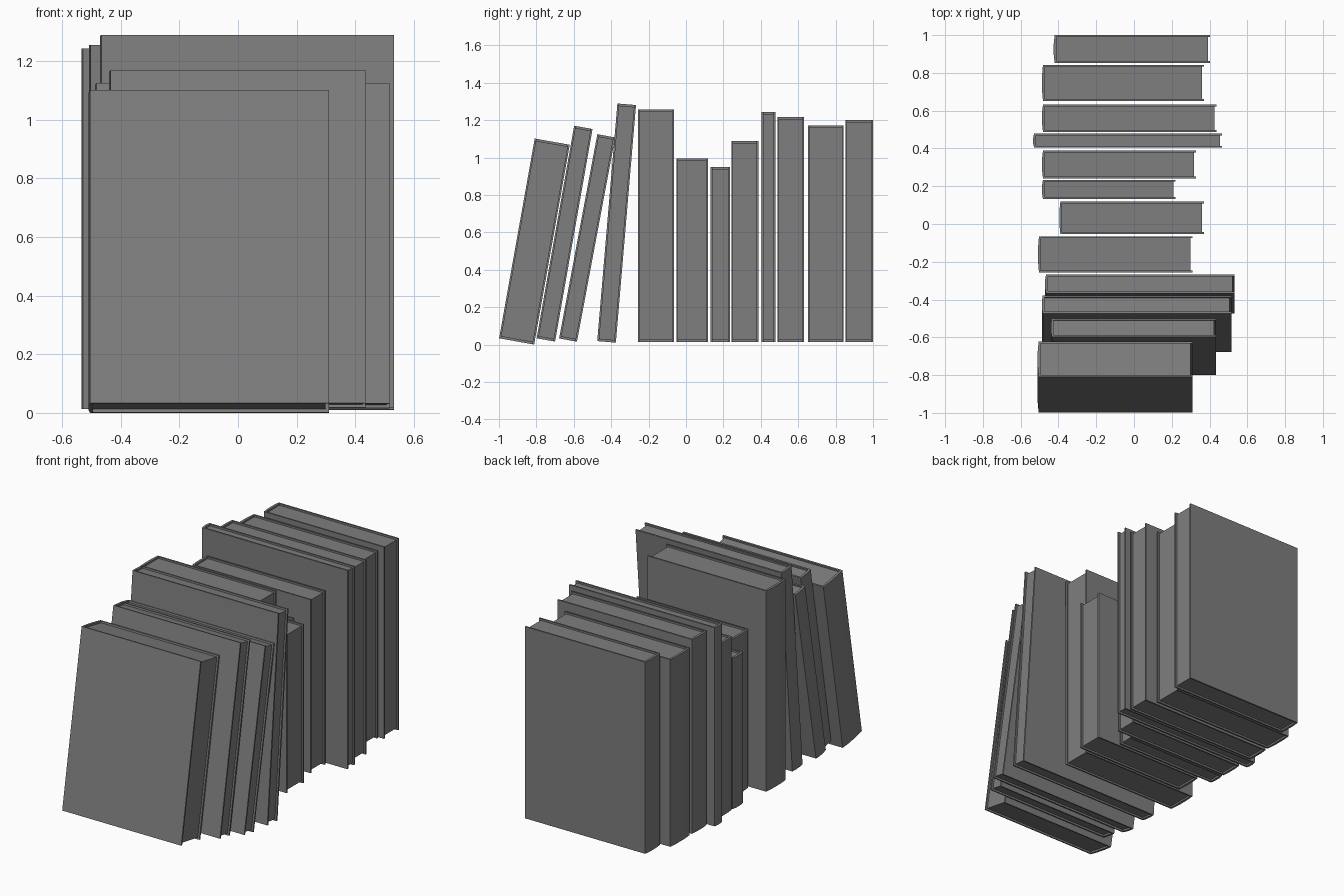
import bpy
import bmesh
from math import radians

cube = bpy.data.objects.get("Cube")
if cube:
    bpy.data.objects.remove(cube, do_unlink=True)

# Single plain grey for every book
grey = bpy.data.materials.new("plain_grey")
grey.use_nodes = True
colour = (0.21, 0.21, 0.21, 1)
grey.diffuse_color = colour
grey.node_tree.nodes["Principled BSDF"].inputs["Base Color"].default_value = colour

BOARD = 0.01    # cover thickness
INSET = 0.011   # how far the pages sit inside the covers
BULGE = 0.005   # slight swelling of the spine


def prism(bm, outline, bottom, top):
    """Extrude a closed outline upwards into a solid."""
    face = bm.faces.new([bm.verts.new((x, y, bottom)) for x, y in outline])
    extruded = bmesh.ops.extrude_face_region(bm, geom=[face])["geom"]
    verts = [v for v in extruded if isinstance(v, bmesh.types.BMVert)]
    bmesh.ops.translate(bm, verts=verts, vec=(0, 0, top - bottom))


def add_part(name, outline, bottom, top, location, tilt):
    bm = bmesh.new()
    prism(bm, outline, bottom, top)
    bmesh.ops.recalc_face_normals(bm, faces=bm.faces)
    mesh = bpy.data.meshes.new(name)
    bm.to_mesh(mesh)
    bm.free()
    mesh.materials.append(grey)
    obj = bpy.data.objects.new(name, mesh)
    obj.location = location
    obj.rotation_euler.x = -radians(tilt)
    bpy.context.collection.objects.link(obj)


def add_book(label, left, right, back, base, thick, height, tilt):
    location = (0, back, base)
    spine, inner = left + BULGE, left + BULGE + BOARD
    front_in, back_in = BOARD - thick, -BOARD
    # Case: two boards joined by the spine, open at the fore edge
    cover = [(right, -thick), (right, front_in), (inner, front_in),
             (inner, back_in), (right, back_in), (right, 0), (spine, 0),
             (left, -thick * 0.3), (left, -thick * 0.7), (spine, -thick)]
    add_part(label + "_cover", cover, 0, height, location, tilt)
    # Page block, recessed at the top, bottom and fore edge
    edge = right - INSET
    pages = [(inner, front_in), (edge, front_in), (edge, back_in), (inner, back_in)]
    add_part(label + "_pages", pages, INSET, height - INSET, location, tilt)


# left, right, back, base, thickness, height, tilt
leaning = [
    (-0.51, 0.31, -0.812, 0, 0.19, 1.085, 10.1),
    (-0.44, 0.435, -0.7, 0.016, 0.1, 1.154, 10),
    (-0.488, 0.517, -0.583, 0.015, 0.097, 1.111, 10.6),
    (-0.471, 0.533, -0.375, 0.01, 0.1, 1.275, 4.85),
]
# left, right, front, back, top
upright = [
    (-0.508, 0.31, -0.257, -0.065, 1.256),
    (-0.395, 0.37, -0.052, 0.118, 0.995),
    (-0.487, 0.22, 0.132, 0.234, 0.948),
    (-0.487, 0.328, 0.242, 0.388, 1.087),
    (-0.534, 0.466, 0.404, 0.478, 1.243),
    (-0.487, 0.438, 0.488, 0.632, 1.216),
    (-0.487, 0.37, 0.652, 0.843, 1.172),
    (-0.425, 0.403, 0.852, 1, 1.2),
]
FLOOR = 0.013

for i, book in enumerate(leaning, 1):
    add_book(f"leaning_book_{i}", *book)
for i, (left, right, front, back, top) in enumerate(upright, 1):
    add_book(f"upright_book_{i}", left, right, back, FLOOR, back - front, top - FLOOR, 0)
